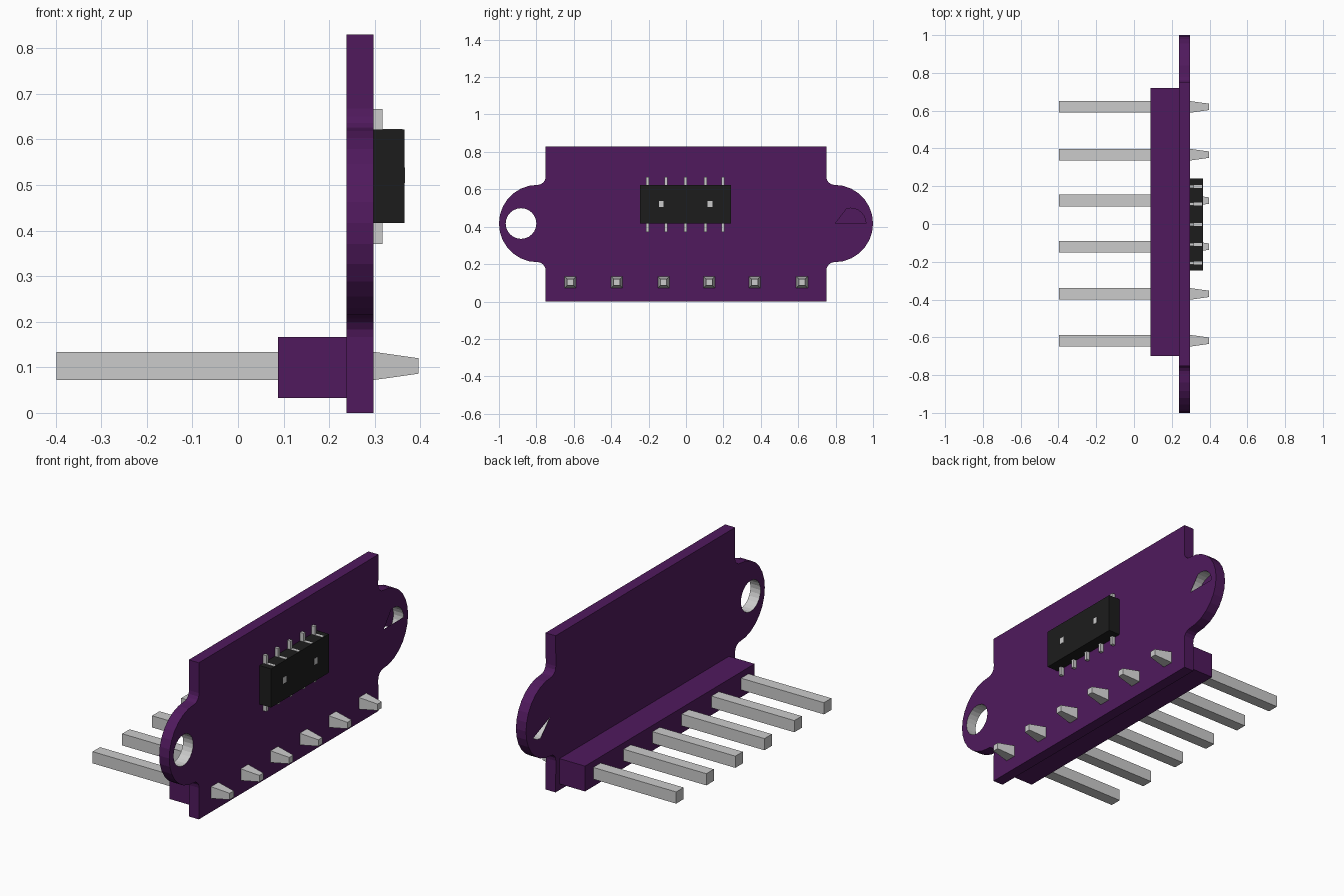
import bpy, bmesh
from math import pi, sin, cos

if "Cube" in bpy.data.objects:
    bpy.data.objects.remove(bpy.data.objects["Cube"])


def material(name, rgb):
    m = bpy.data.materials.new(name)
    m.diffuse_color = (*rgb, 1)
    m.use_nodes = True
    m.node_tree.nodes["Principled BSDF"].inputs["Base Color"].default_value = m.diffuse_color
    return m


PURPLE = material("purple_plastic", (0.08, 0.01, 0.11))
BLACK = material("black_plastic", (0.012, 0.012, 0.012))


def finish(name, bm, mats=()):
    me = bpy.data.meshes.new(name)
    bm.to_mesh(me)
    bm.free()
    for m in mats:
        me.materials.append(m)
    ob = bpy.data.objects.new(name, me)
    bpy.context.collection.objects.link(ob)
    return ob


def box(name, x, y, z, mat=None):
    bm = bmesh.new()
    bmesh.ops.create_cube(bm, size=1)
    for v in bm.verts:
        v.co = [r[0] if c < 0 else r[1] for c, r in zip(v.co, (x, y, z))]
    return finish(name, bm, [mat] if mat else [])


def arc(cy, cz, r, a0, a1, n):
    return [(cy + r * cos(a0 + (a1 - a0) * i / n),
             cz + r * sin(a0 + (a1 - a0) * i / n)) for i in range(n + 1)]


# Circuit board: rectangle with a rounded ear on each side
BACK, FRONT, MID = 0.238, 0.297, 0.417
ear = (arc(0.795, 0.166, 0.045, pi, pi / 2, 4)
       + arc(0.793, MID, 0.207, -pi / 2, pi / 2, 14)
       + arc(0.795, 0.668, 0.045, -pi / 2, -pi, 4))
half = [(0.752, 0)] + ear + [(0.752, 0.83)]
outline = half + [(-y, z) for y, z in reversed(half)]
N = 24
hole_l = arc(-0.882, MID, 0.082, 0, 2 * pi, N)[:-1]
hole_r = arc(0.88, MID, 0.082, 0, 2 * pi, N)[:-1]

bm = bmesh.new()
rings = {}
for x in (BACK, FRONT):
    edges, rings[x] = [], []
    for loop in (outline, hole_l, hole_r):
        vs = [bm.verts.new((x, y, z)) for y, z in loop]
        edges += [bm.edges.new((vs[i - 1], vs[i])) for i in range(len(vs))]
        rings[x].append(vs)
    bmesh.ops.triangle_fill(bm, edges=edges, use_beauty=True, normal=(1, 0, 0))
# outer walls, and bare metal walls inside the holes
for k, (a, b) in enumerate(zip(rings[BACK], rings[FRONT])):
    for i in range(len(a)):
        f = bm.faces.new((a[i - 1], a[i], b[i], b[i - 1]))
        f.material_index = 1 if k else 0
bmesh.ops.recalc_face_normals(bm, faces=bm.faces[:])
# webs partly closing the second hole on either face
fr, bk = rings[FRONT][2], rings[BACK][2]
bm.faces.new([fr[i % N] for i in range(12, 25)])
bm.faces.new(fr[7:13])
bm.faces.new([bk[i % N] for i in range(21, 37)][::-1])
bm.faces.new(bk[12:19][::-1])
finish("circuit_board", bm, [PURPLE, None])

# Pin header strip behind the board
box("header_strip", (0.088, BACK), (-0.70, 0.72), (0.033, 0.167), PURPLE)

# Square header pins with tapered solder tips
for y in (-0.618, -0.37, -0.12, 0.124, 0.367, 0.62):
    bm = bmesh.new()
    sections = []
    for x, h in ((-0.398, 0.031), (FRONT, 0.031), (0.396, 0.017)):
        sections.append([bm.verts.new((x, y + a * h, 0.103 + b * h))
                         for a, b in ((-1, -1), (1, -1), (1, 1), (-1, 1))])
    for a, b in zip(sections, sections[1:]):
        for i in range(4):
            bm.faces.new((a[i - 1], a[i], b[i], b[i - 1]))
    bm.faces.new(sections[0])
    bm.faces.new(sections[-1])
    bmesh.ops.recalc_face_normals(bm, faces=bm.faces[:])
    finish("header_pin", bm)

# Connector body with two small contact pads on its face
box("connector_body", (FRONT, 0.365), (-0.245, 0.24), (0.417, 0.622), BLACK)
for y in (-0.132, 0.129):
    box("contact_pad", (0.36, 0.3665), (y - 0.013, y + 0.013), (0.505, 0.538))

# Connector legs above and below, each with a thin strip on the body edge
W = 0.008
for y in (-0.206, -0.108, -0.003, 0.105, 0.198):
    box("upper_leg", (FRONT, 0.317), (y - W, y + W), (0.60, 0.667))
    box("upper_strip", (0.317, 0.361), (y - W, y + W), (0.60, 0.6235))
    box("lower_leg", (FRONT, 0.317), (y - W, y + W), (0.371, 0.44))
